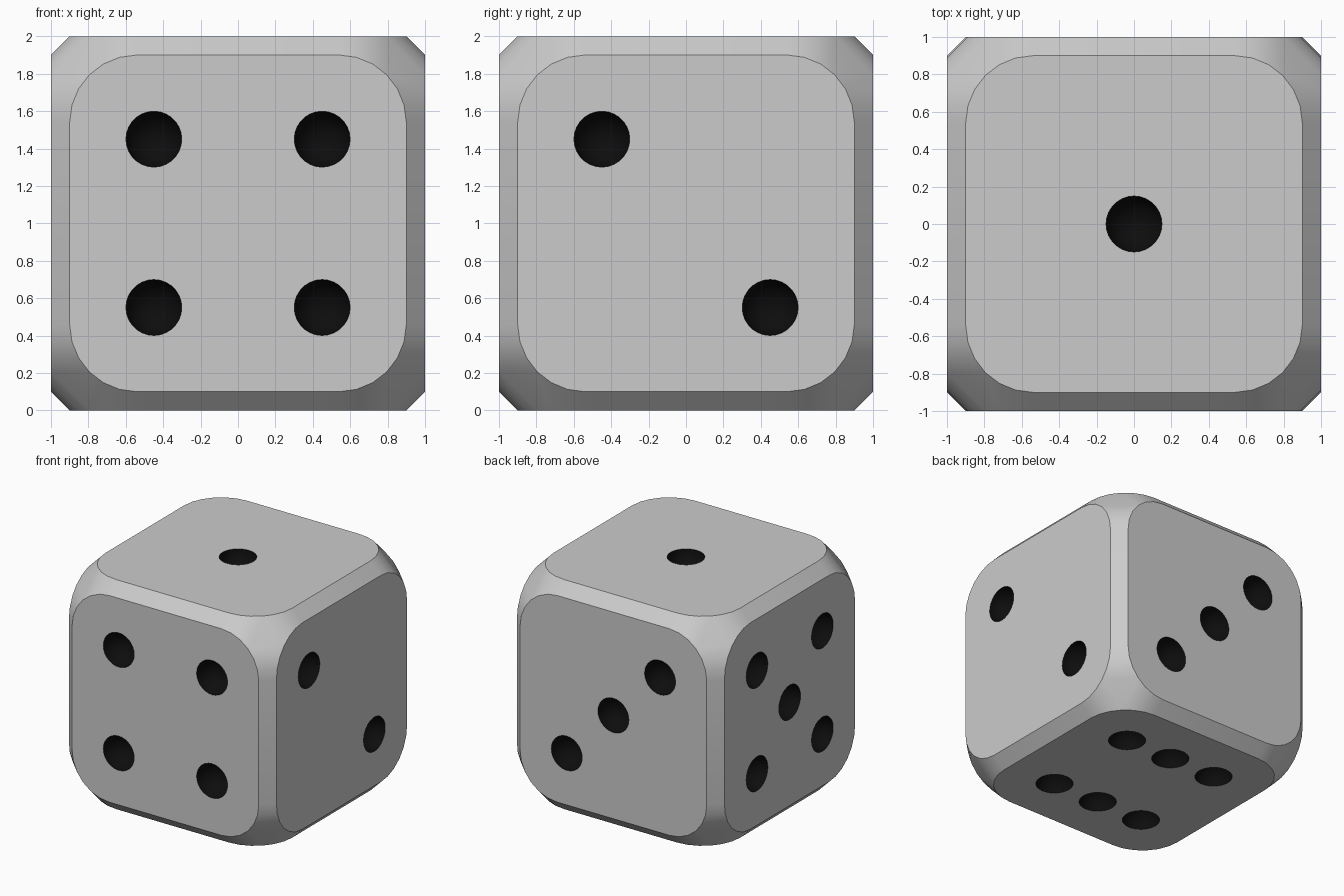
import bpy, bmesh
from math import sin, cos, pi, radians
from mathutils import Matrix, Vector

if "Cube" in bpy.data.objects:
    bpy.data.objects.remove(bpy.data.objects["Cube"])

HALF, FACE, ROUND = 1.0, 0.9, 0.36   # half size, half flat face, face corner radius
PIP, OFF, SEG = 0.15, 0.45, 6
CENTRE = Vector((0, 0, 1))

black = bpy.data.materials.new("pip_black")
black.diffuse_color = (0.004, 0.004, 0.004, 1)
black.use_nodes = True
black.node_tree.nodes["Principled BSDF"].inputs["Base Color"].default_value = black.diffuse_color

# Each face: right direction, up direction, outward normal, pip positions
X, Y, Z = Vector((1, 0, 0)), Vector((0, 1, 0)), Vector((0, 0, 1))
four = [(i, j) for i in (-1, 1) for j in (-1, 1)]
faces = [
    (X, Z, -Y, four),
    (Y, Z, X, [(-1, 1), (1, -1)]),
    (-X, Z, Y, [(1, 1), (0, 0), (-1, -1)]),
    (-Y, Z, -X, four + [(0, 0)]),
    (X, Y, Z, [(0, 0)]),
    (X, -Y, -Z, [(i, j) for i in (-1, 0, 1) for j in (-1, 1)]),
]


def new_object(name, bm):
    mesh = bpy.data.meshes.new(name)
    bm.to_mesh(mesh)
    bm.free()
    mesh.materials.append(None)
    mesh.materials.append(black)
    ob = bpy.data.objects.new(name, mesh)
    bpy.context.collection.objects.link(ob)
    return ob


# Body: hull around six rounded squares
bm = bmesh.new()
for right, up, out, _ in faces:
    for k in range(4):
        cx, cy = [(1, 1), (-1, 1), (-1, -1), (1, -1)][k]
        for s in range(SEG + 1):
            a = (k + s / SEG) * pi / 2
            u = cx * (FACE - ROUND) + ROUND * cos(a)
            v = cy * (FACE - ROUND) + ROUND * sin(a)
            bm.verts.new(CENTRE + right * u + up * v + out * HALF)
bmesh.ops.convex_hull(bm, input=bm.verts[:])
bmesh.ops.dissolve_limit(bm, angle_limit=radians(0.5), verts=bm.verts[:], edges=bm.edges[:])
bmesh.ops.recalc_face_normals(bm, faces=bm.faces[:])
die = new_object("die_body", bm)

# Pip cutters: spheres centred on the faces
bm = bmesh.new()
for right, up, out, pips in faces:
    rot = Matrix((right, up, out)).transposed().to_4x4()
    for i, j in pips:
        pos = CENTRE + out * HALF + (right * i + up * j) * OFF
        bmesh.ops.create_uvsphere(bm, u_segments=28, v_segments=15, radius=PIP,
                                  matrix=Matrix.Translation(pos) @ rot)
for f in bm.faces:
    f.material_index = 1
cutter = new_object("pip_cutter", bm)
cutter.hide_render = True

# Carve the dark pips
mod = die.modifiers.new("pips", 'BOOLEAN')
mod.operation = 'DIFFERENCE'
mod.solver = 'EXACT'
mod.object = cutter
bpy.context.view_layer.objects.active = die
die.select_set(True)
bpy.ops.object.modifier_apply(modifier=mod.name)
bpy.data.objects.remove(cutter)
bpy.ops.object.shade_smooth_by_angle(angle=radians(30))
